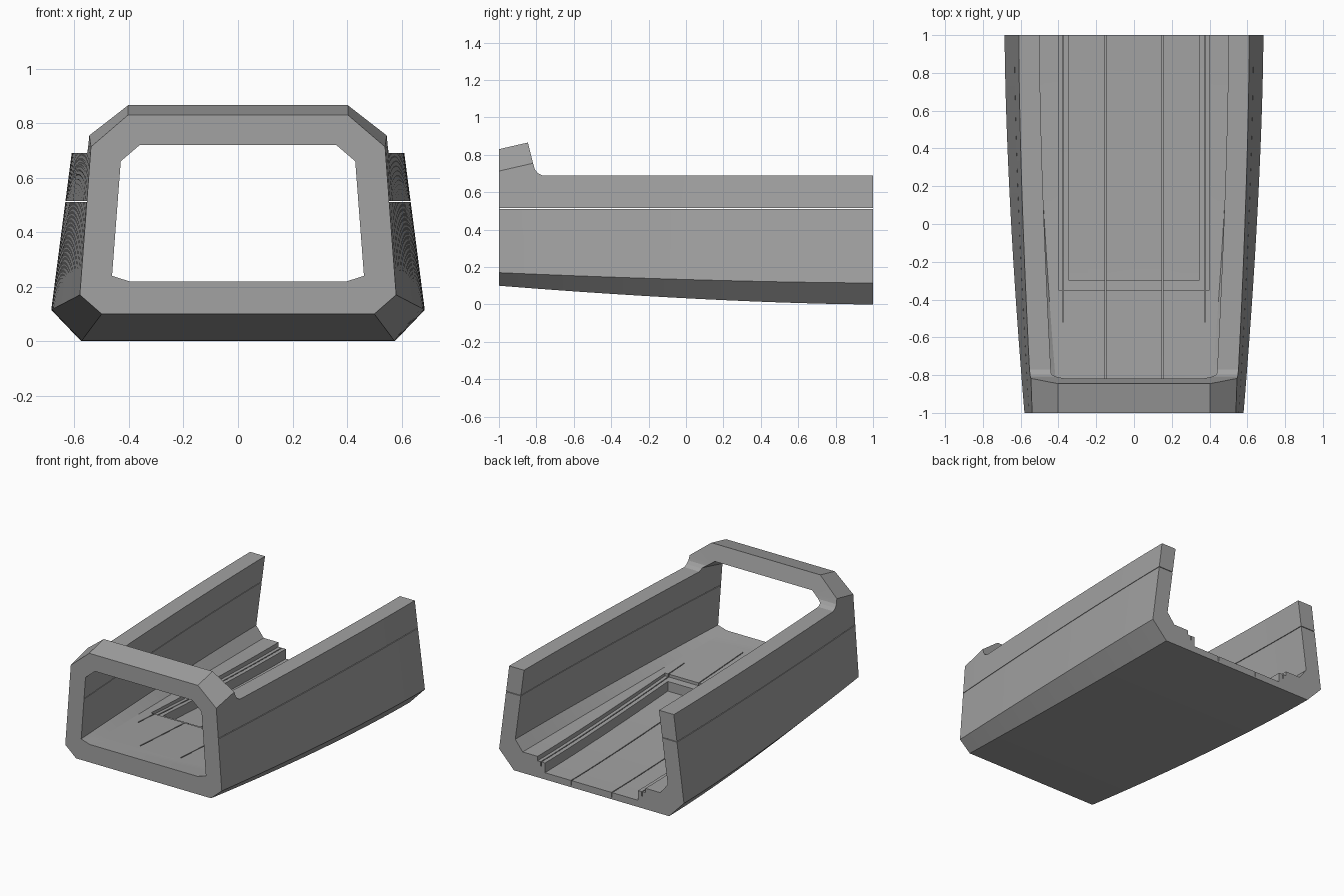
import bpy, bmesh

if "Cube" in bpy.data.objects:
    bpy.data.objects.remove(bpy.data.objects["Cube"])

grey = bpy.data.materials.new("mid grey")
grey.diffuse_color = (0.36, 0.36, 0.36, 1)
grey.use_nodes = True
grey.node_tree.nodes["Principled BSDF"].inputs["Base Color"].default_value = grey.diffuse_color


def loft(name, rings, helper=True):
    """Join equal-length closed rings into a capped solid."""
    bm = bmesh.new()
    loops = [[bm.verts.new(p) for p in ring] for ring in rings]
    n = len(loops[0])
    for a, b in zip(loops, loops[1:]):
        for i in range(n):
            j = (i + 1) % n
            bm.faces.new((a[i], a[j], b[j], b[i]))
    bm.faces.new(loops[0])
    bm.faces.new(loops[-1])
    bmesh.ops.recalc_face_normals(bm, faces=bm.faces)
    mesh = bpy.data.meshes.new(name)
    bm.to_mesh(mesh)
    bm.free()
    ob = bpy.data.objects.new(name, mesh)
    bpy.context.collection.objects.link(ob)
    mesh.materials.append(grey)
    ob.hide_render = helper
    return ob


def blend(y):
    """1 at the front end, easing to 0 at the back end."""
    return max(0, (1 - y) / 2) ** 1.6


def belly(y):
    return 0.10 * blend(y)


def section(y, front, back, top_x, top_z, shoulder_z):
    """Half profile: floor corner, chamfer, sloped wall, hood chamfer; mirrored."""
    s = blend(y)
    pts = [(f[0] * s + b[0] * (1 - s), f[1] * s + b[1] * (1 - s))
           for f, b in zip(front, back)]
    rise = 0.23 * (min(y, -0.7) + 1)
    (x0, z0), (x1, z1) = pts[1:]
    zs = shoulder_z + rise
    xs = x0 + (x1 - x0) * (zs - z0) / (z1 - z0)
    half = [pts[0], pts[1], (xs, zs), (top_x, top_z + rise)]
    return [(x, y, z) for x, z in half] + [(-x, y, z) for x, z in reversed(half)]


def steps(a, b, n):
    return [a + (b - a) * i / n for i in range(n + 1)]


# Outer shell
body = loft("sleeve_body", [section(
    y, [(0.50, 0.10), (0.58, 0.17), (0.541, 0.69)],
    [(0.575, 0.0), (0.685, 0.115), (0.61, 0.69)], 0.403, 0.83, 0.713)
    for y in steps(-1, 1, 24)], helper=False)

# Hollow interior
cutters = [loft("interior_cutter", [section(
    y, [(0.40, 0.22), (0.462, 0.24), (0.43, 0.66)],
    [(0.51, 0.14), (0.565, 0.21), (0.50, 0.69)], 0.36, 0.72, 0.66)
    for y in [-1.1] + steps(-1, 1, 24) + [1.1]])]

# Open top behind the front hood
side = [(-0.86, 0.93), (-0.845, 0.865), (-0.815, 0.745), (-0.808, 0.722),
        (-0.793, 0.703), (-0.77, 0.69), (1.2, 0.69), (1.2, 1.5), (-0.86, 1.5)]
cutters.append(loft("open_top_cutter",
                    [[(x, y, z) for y, z in side] for x in (-1, 1)]))


def floor_cut(name, x0, x1, depth, y0):
    """Cut into the floor, leaving a constant thickness above the belly."""
    return loft(name, [[(x0, y, belly(y) + depth), (x1, y, belly(y) + depth),
                        (x1, y, 0.33), (x0, y, 0.33)]
                       for y in steps(y0, 1, 16) + [1.1]])


# Stepped floor recess
cutters.append(floor_cut("shelf_cutter", -0.40, 0.40, 0.11, -0.35))
cutters.append(floor_cut("recess_cutter", -0.345, 0.345, 0.045, -0.30))

# Floor grooves and side wall seams
for sign in (-1, 1):
    for x, depth, y0 in ((0.15, 0.012, -0.82), (0.375, 0.08, -0.52)):
        cutters.append(floor_cut("groove_cutter", sign * x - 0.003,
                                 sign * x + 0.003, depth, y0))
    cutters.append(loft("seam_cutter", [
        [(sign * x, y, z) for x, z in
         ((0.35, 0.511), (0.8, 0.511), (0.8, 0.515), (0.35, 0.515))]
        for y in (-0.996, 1.1)]))

for c in cutters:
    m = body.modifiers.new(c.name, "BOOLEAN")
    m.operation, m.solver, m.object = "DIFFERENCE", "EXACT", c

# Apply the cuts and drop the helpers
bpy.context.view_layer.objects.active = body
body.select_set(True)
for m in list(body.modifiers):
    bpy.ops.object.modifier_apply(modifier=m.name)
for c in cutters:
    bpy.data.objects.remove(c)
bpy.ops.object.shade_smooth_by_angle(angle=0.35)
